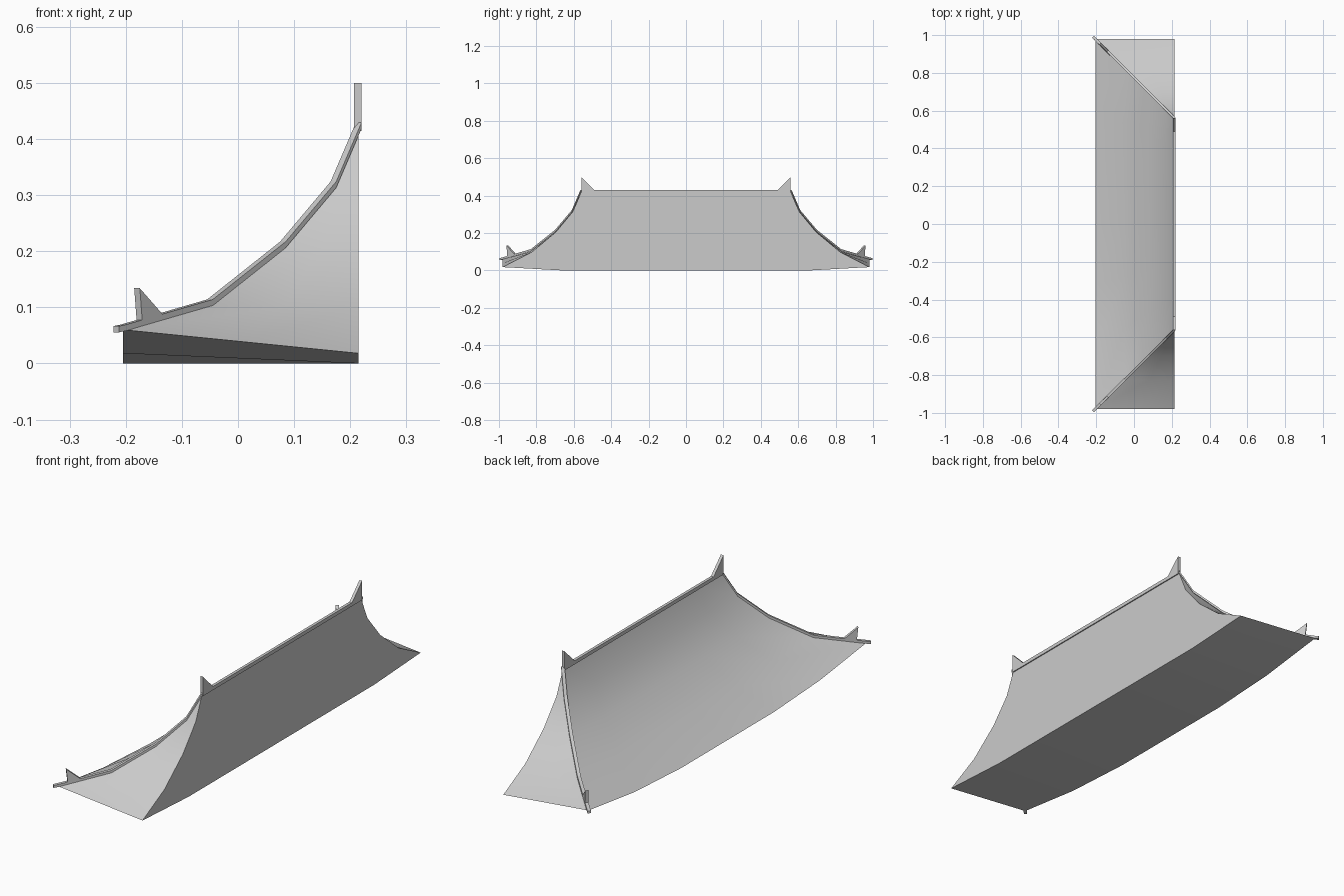
import bpy, bmesh, math
from mathutils import Vector

if "Cube" in bpy.data.objects:
    bpy.data.objects.remove(bpy.data.objects["Cube"])

D = [0, .155, .285, .375, .42]          # distance inward from the eave
Z = [0, .095, .205, .315, .42]          # sagging slope heights
LIFT = [.06, .01, .003, 0, 0]           # upturn at the corners
LX, BX, EY = -.205, .215, .98           # front eave, back wall, end eave
T = [i / 3 for i in range(-3, 4)]
UP = {3: 1, 2: .3, 1: 0, 0: 0}          # upturn share along the eave


def make(name, bm, smooth=False):
    bmesh.ops.remove_doubles(bm, verts=bm.verts, dist=1e-5)
    bmesh.ops.recalc_face_normals(bm, faces=bm.faces)
    me = bpy.data.meshes.new(name)
    bm.to_mesh(me)
    bm.free()
    ob = bpy.data.objects.new(name, me)
    bpy.context.collection.objects.link(ob)
    if smooth:
        bpy.ops.object.select_all(action='DESELECT')
        ob.select_set(True)
        bpy.context.view_layer.objects.active = ob
        bpy.ops.object.shade_smooth_by_angle(angle=math.radians(30))
    return ob


def face(bm, pts):
    bm.faces.new([bm.verts.new(p) for p in pts])


def front(i, j):
    return (LX + D[i], T[j] * (EY - D[i]), Z[i] + LIFT[i] * UP[abs(j - 3)])


def end(i, k, s):
    x = LX + D[i] + (BX - LX - D[i]) * k / 2
    return (x, s * (EY - D[i]), Z[i] + LIFT[i] * (1 - .35 * k))


def back(j):
    return (BX, T[j] * EY, .018 if j in (0, 6) else 0)


# Roof shell: front slope, hipped ends, underside, back wall
bm = bmesh.new()
for i in range(4):
    for j in range(6):
        face(bm, [front(i, j), front(i, j + 1), front(i + 1, j + 1), front(i + 1, j)])
    for s in (-1, 1):
        for k in range(2):
            q = [end(i, k, s), end(i, k + 1, s), end(i + 1, k + 1, s)]
            if i < 3:
                q.append(end(i + 1, k, s))
            elif k == 1:
                q = [end(3, 1, s), end(3, 2, s), end(4, 2, s)]
            face(bm, q)
for j in range(6):
    face(bm, [front(0, j), front(0, j + 1), back(j + 1), back(j)])
for s in (-1, 1):                       # close the end eave against the underside
    a, b = front(0, 3 + 3 * s), back(3 + 3 * s)
    face(bm, [a, b, end(0, 2, s), end(0, 1, s)]) if (Vector(b) - Vector(end(0, 2, s))).length > .001 else None
wall = [back(j) for j in range(1, 6)]
wall += [end(i, 2, 1) for i in range(5)] + [end(i, 2, -1) for i in range(4, -1, -1)]
face(bm, wall)
make("roof_shell", bm, True)


def prism(name, pts, offset):
    """Extrude a flat outline evenly to both sides of its plane."""
    bm = bmesh.new()
    o = Vector(offset)
    a = [Vector(p) - o for p in pts]
    b = [Vector(p) + o for p in pts]
    face(bm, a)
    face(bm, b[::-1])
    for i in range(len(a)):
        n = (i + 1) % len(a)
        face(bm, [a[i], a[n], b[n], b[i]])
    return make(name, bm)


# Ridge beam
RX = .2135
prism("ridge_beam", [(RX, -.56, .414), (RX, .56, .414), (RX, .56, .43), (RX, -.56, .43)], (.0065, 0, 0))

for s, side in ((-1, "front"), (1, "rear")):
    # Upright fin at the ridge end
    prism("ridge_fin_" + side, [(RX, s * .49, .43), (RX, s * .56, .5), (RX, s * .56, .416),
                                (RX, s * .5, .416)], (.0065, 0, 0))
    across = (.005, s * .005, 0)

    # Hip beam following the sagging corner
    def hip(d, z):
        return (LX + d, s * (EY - d), z)
    line = [(-.012, .0615)] + [(D[i], Z[i] + LIFT[i] + .004) for i in range(5)]
    prism("hip_beam_" + side, [hip(d, z + .005) for d, z in line] +
          [hip(d, z - .006) for d, z in reversed(line)], across)
    # Small fin near the hip's lower end
    prism("hip_fin_" + side, [hip(.068, .085), hip(.025, .134), hip(.03, .068)], across)
